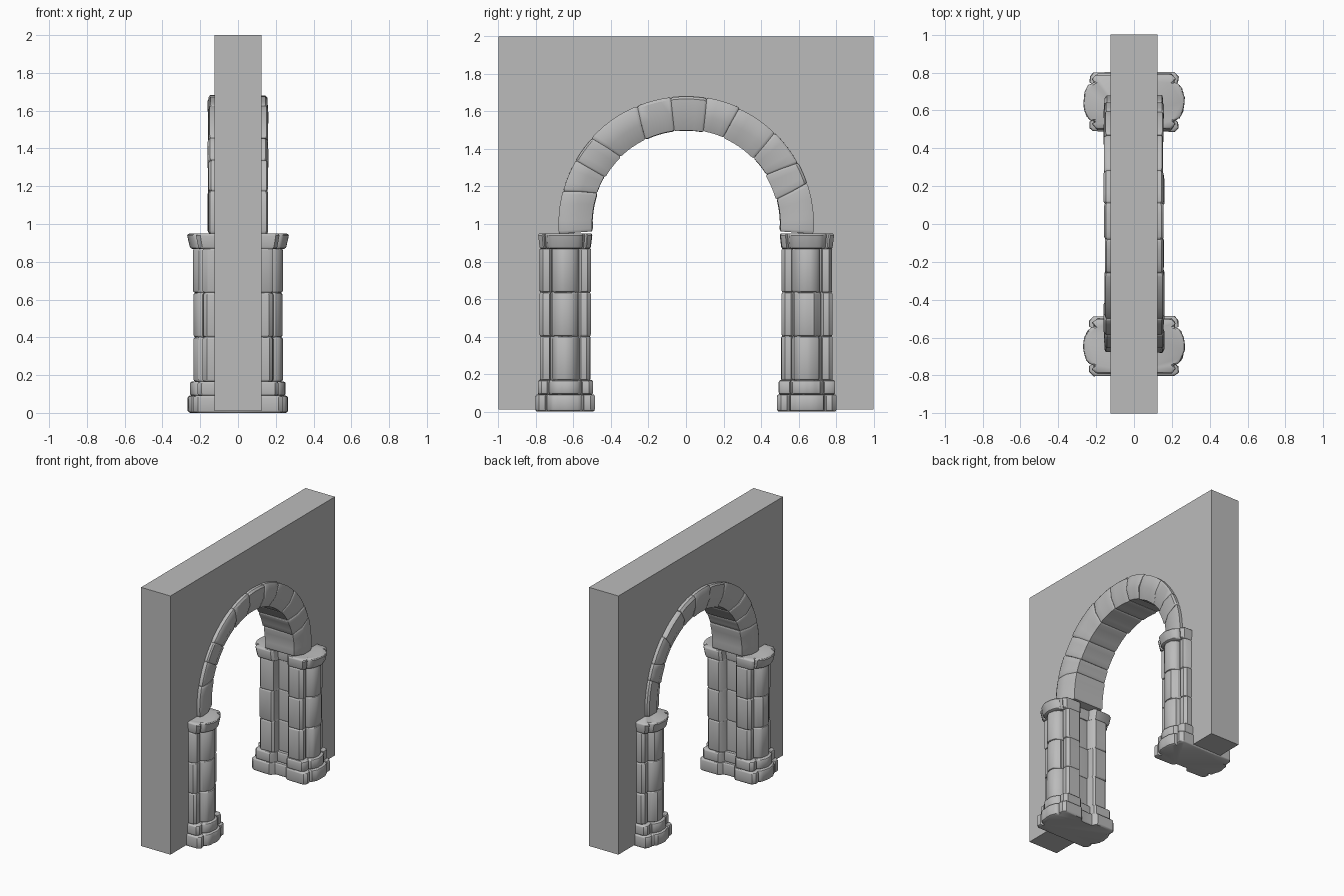
import bpy, bmesh, math, random

random.seed(4)
cube = bpy.data.objects.get("Cube")
if cube:
    bpy.data.objects.remove(cube, do_unlink=True)

stone = bpy.data.materials.new("grey_stone")
stone.use_nodes = True
GREY = (0.5, 0.5, 0.5, 1)
stone.diffuse_color = GREY
stone.node_tree.nodes["Principled BSDF"].inputs["Base Color"].default_value = GREY


def loft(name, rings, smooth=True):
    """Skin a list of equal-length point rings and cap both ends."""
    bm = bmesh.new()
    loops = [[bm.verts.new(p) for p in ring] for ring in rings]
    n = len(rings[0])
    for a, b in zip(loops, loops[1:]):
        for i in range(n):
            j = (i + 1) % n
            bm.faces.new((a[i], a[j], b[j], b[i]))
    bm.faces.new(loops[0])
    bm.faces.new(loops[-1])
    bmesh.ops.recalc_face_normals(bm, faces=bm.faces)
    mesh = bpy.data.meshes.new(name)
    bm.to_mesh(mesh)
    bm.free()
    mesh.materials.append(stone)
    obj = bpy.data.objects.new(name, mesh)
    bpy.context.collection.objects.link(obj)
    if smooth:
        bpy.ops.object.select_all(action='DESELECT')
        obj.select_set(True)
        bpy.context.view_layer.objects.active = obj
        bpy.ops.object.shade_smooth_by_angle(angle=math.radians(32))
    return obj


def jitter(amount):
    return random.uniform(-amount, amount)


# Wall slab with an arched opening
SPRING = 1.0
wall = [(-0.6, 0.01), (-1, 0.01), (-1, 2), (1, 2), (1, 0.01), (0.6, 0.01)]
for i in range(33):
    a = math.pi * i / 32
    wall.append((0.6 * math.cos(a), SPRING + 0.6 * math.sin(a)))
loft("wall", [[(x, y, z) for y, z in wall] for x in (-0.125, 0.125)], False)


def pier_outline(w, corner, lobe_w, lobe_x, recess):
    """Plan of a pier: square corners, a round lobe each side, an inner recess."""
    half = [(0, -recess), (0.05, -recess), (0.06, 0.015 - w), (0.075, -w),
            (corner - 0.02, -w), (corner, 0.02 - w),
            (corner, -lobe_w - 0.015), (corner - 0.015, -lobe_w - 0.006)]
    cx = corner - 0.005
    for i in range(13):
        a = math.pi * (i / 12 - 0.5)
        half.append((cx + (lobe_x - cx) * math.cos(a), lobe_w * math.sin(a)))
    half += [(corner - 0.015, lobe_w + 0.006), (corner, lobe_w + 0.015),
             (corner, w - 0.02), (corner - 0.02, w), (0, w)]
    return half + [(-x, v) for x, v in reversed(half[1:-1])]


def course(name, side, outline, z0, z1, flare=1.0, edge=0.012):
    """One worn stone course with softened top and bottom edges."""
    worn = [(x + jitter(0.003), v + jitter(0.003)) for x, v in outline]
    levels = [(z0, 0.95 * flare), (z0 + edge * 0.4, 0.985 * flare), (z0 + edge, flare),
              (z1 - edge, 1), (z1 - edge * 0.4, 0.985), (z1, 0.95)]
    loft(name, [[(x * s, side * (0.645 + v * s), z) for x, v in worn]
                for z, s in levels])


# Piers: stepped base, three shaft drums and a flared cap
base = pier_outline(0.157, 0.235, 0.09, 0.264, 0.125)
plinth = pier_outline(0.148, 0.215, 0.08, 0.252, 0.1)
shaft = pier_outline(0.136, 0.185, 0.07, 0.236, 0.075)
cap = pier_outline(0.143, 0.22, 0.1, 0.267, 0.09)
for side, label in ((1, "back"), (-1, "front")):
    course(label + "_pier_base", side, base, 0, 0.092)
    course(label + "_pier_plinth", side, plinth, 0.09, 0.167)
    for k in range(3):
        z = 0.165 + k * 0.235
        course(f"{label}_pier_drum_{k + 1}", side, shaft, z, z + 0.237)
    course(label + "_pier_cap", side, cap, 0.868, 0.95, 0.95)

# Arch: a ring of wedge stones with a sloped inner edge
section = [(0.125, 0.5), (0.157, 0.585), (0.157, 0.665), (0.147, 0.68)]
section += [(-x, r) for x, r in reversed(section)]
joints = [-4.5, 17, 30, 45, 66, 80, 97, 114, 136, 150, 163, 184.5]
tilts = [0] + [jitter(25) for _ in joints[1:-1]] + [0]
for k in range(len(joints) - 1):
    a0, a1 = joints[k], joints[k + 1]
    worn = [(x + jitter(0.005), r + jitter(0.004)) for x, r in section]
    steps = [(0, 0.93), (0.03, 0.975), (0.07, 1), (0.3, 1), (0.5, 1),
             (0.7, 1), (0.93, 1), (0.97, 0.975), (1, 0.93)]
    rings = []
    for t, s in steps:
        tilt = tilts[k] * (1 - t) + tilts[k + 1] * t
        ring = []
        for x, r in worn:
            r = 0.59 + (r - 0.59) * s
            a = math.radians(a0 + (a1 - a0) * t + tilt * (r - 0.59))
            ring.append((x * (0.5 + s / 2), r * math.cos(a), SPRING + r * math.sin(a)))
        rings.append(ring)
    loft(f"arch_stone_{k + 1}", rings)
